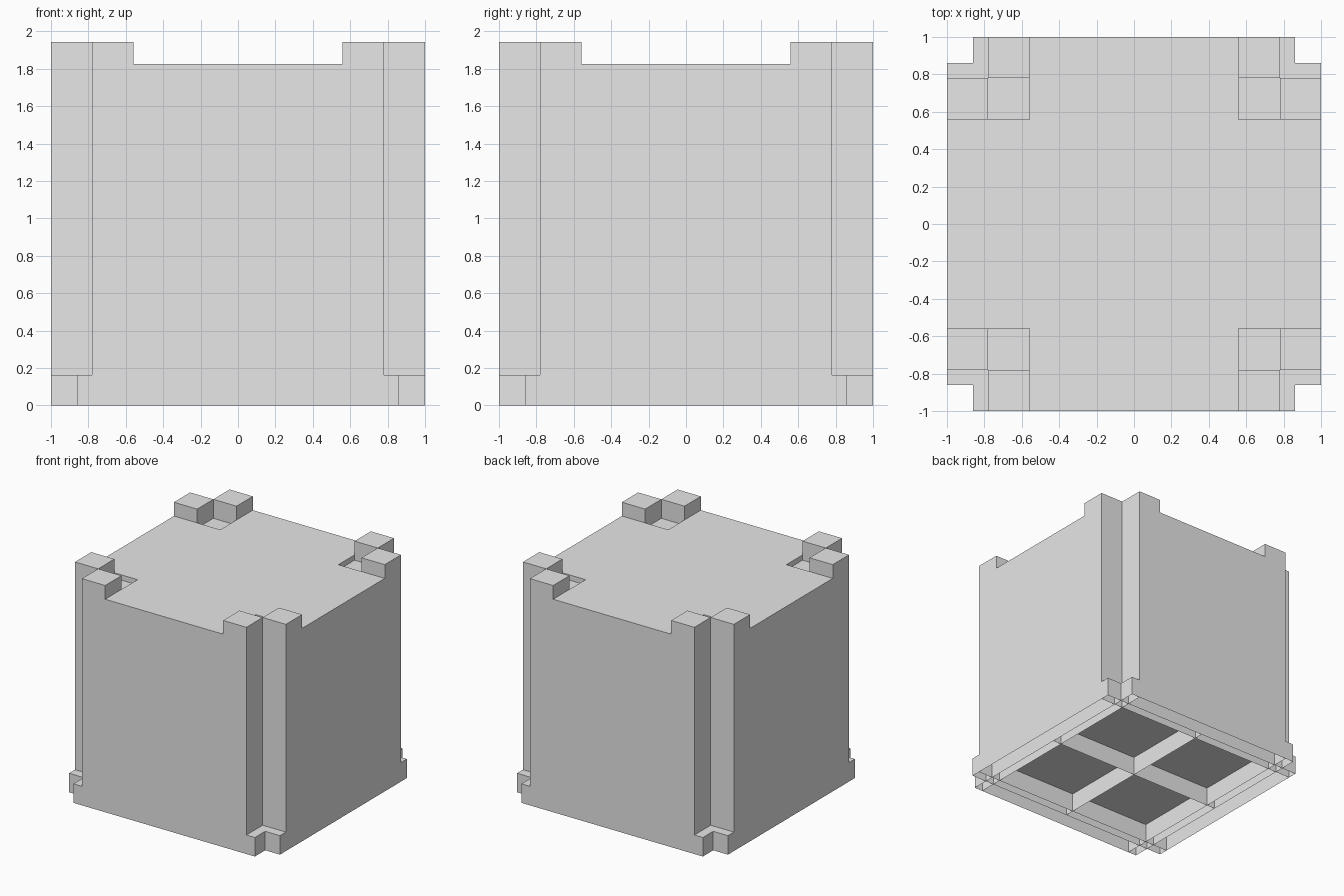
import bpy, bmesh

if "Cube" in bpy.data.objects:
    bpy.data.objects.remove(bpy.data.objects["Cube"])

grey = bpy.data.materials.new("plain grey")
grey.diffuse_color = (0.8, 0.8, 0.8, 1)
grey.use_nodes = True
grey.node_tree.nodes["Principled BSDF"].inputs["Base Color"].default_value = grey.diffuse_color

RIM, RECESS, LID, TOP = 0.163, 1.781, 1.826, 1.944   # heights
NOTCH, INNER, FOOT = 0.78, 0.56, 0.86                # distances from centre


def finish(bm, name):
    me = bpy.data.meshes.new(name)
    bm.to_mesh(me)
    bm.free()
    me.materials.append(grey)
    ob = bpy.data.objects.new(name, me)
    bpy.context.collection.objects.link(ob)
    return ob


def quad(bm, pts):
    return bm.faces.new([bm.verts.new(p) for p in pts])


def wall(bm, a, b):
    """Upright sheet from the ground to the rim height."""
    quad(bm, [(*a, 0), (*b, 0), (*b, RIM), (*a, RIM)])


# Body: filled cells of a coarse grid, keeping only the outer faces
grid = [-1, -NOTCH, -INNER, INNER, NOTCH, 1]
levels = [RIM, RECESS, LID, TOP]


def filled(i, j, k):
    if not (0 <= i < 5 and 0 <= j < 5 and 0 <= k < 3):
        return False
    a, b = sorted((abs(i - 2), abs(j - 2)))
    layers = {(2, 2): 0, (1, 2): 3, (1, 1): 1}.get((a, b), 2)
    return k < layers


bm = bmesh.new()
axes = (grid, grid, levels)
for i in range(5):
    for j in range(5):
        for k in range(3):
            if not filled(i, j, k):
                continue
            cell = (i, j, k)
            for ax in range(3):
                for side in (0, 1):
                    near = list(cell)
                    near[ax] += 2 * side - 1
                    if filled(*near) or (ax == 2 and near[2] < 0):
                        continue
                    u, v = (ax + 1) % 3, (ax + 2) % 3
                    pts = []
                    for du, dv in ((0, 0), (1, 0), (1, 1), (0, 1)):
                        p = [0, 0, 0]
                        p[ax] = axes[ax][cell[ax] + side]
                        p[u] = axes[u][cell[u] + du]
                        p[v] = axes[v][cell[v] + dv]
                        pts.append(p)
                    quad(bm, pts if side else pts[::-1])
bmesh.ops.remove_doubles(bm, verts=bm.verts, dist=1e-4)
bmesh.ops.dissolve_limit(bm, angle_limit=0.01, verts=bm.verts, edges=bm.edges)
finish(bm, "crate_body")

# Base skirt: notched outline, open below, with a cap under the body
f = FOOT
quarter = [(1, -f), (1, f), (f, f)]
outline = []
for _ in range(4):
    outline += quarter
    quarter = [(-y, x) for x, y in quarter]
bm = bmesh.new()
for a, b in zip(outline, outline[1:] + outline[:1]):
    wall(bm, a, b)
bm.faces.new([bm.verts.new((x, y, RIM)) for x, y in outline])
bmesh.ops.remove_doubles(bm, verts=bm.verts, dist=1e-4)
finish(bm, "base_skirt")

# Underside ribs: thin sheets crossing in both directions
bm = bmesh.new()
for d, reach in ((-f, f), (f, f), (-NOTCH, 1), (NOTCH, 1), (0, f)):
    wall(bm, (d, -reach), (d, reach))
    wall(bm, (-reach, d), (reach, d))
finish(bm, "underside_ribs")
